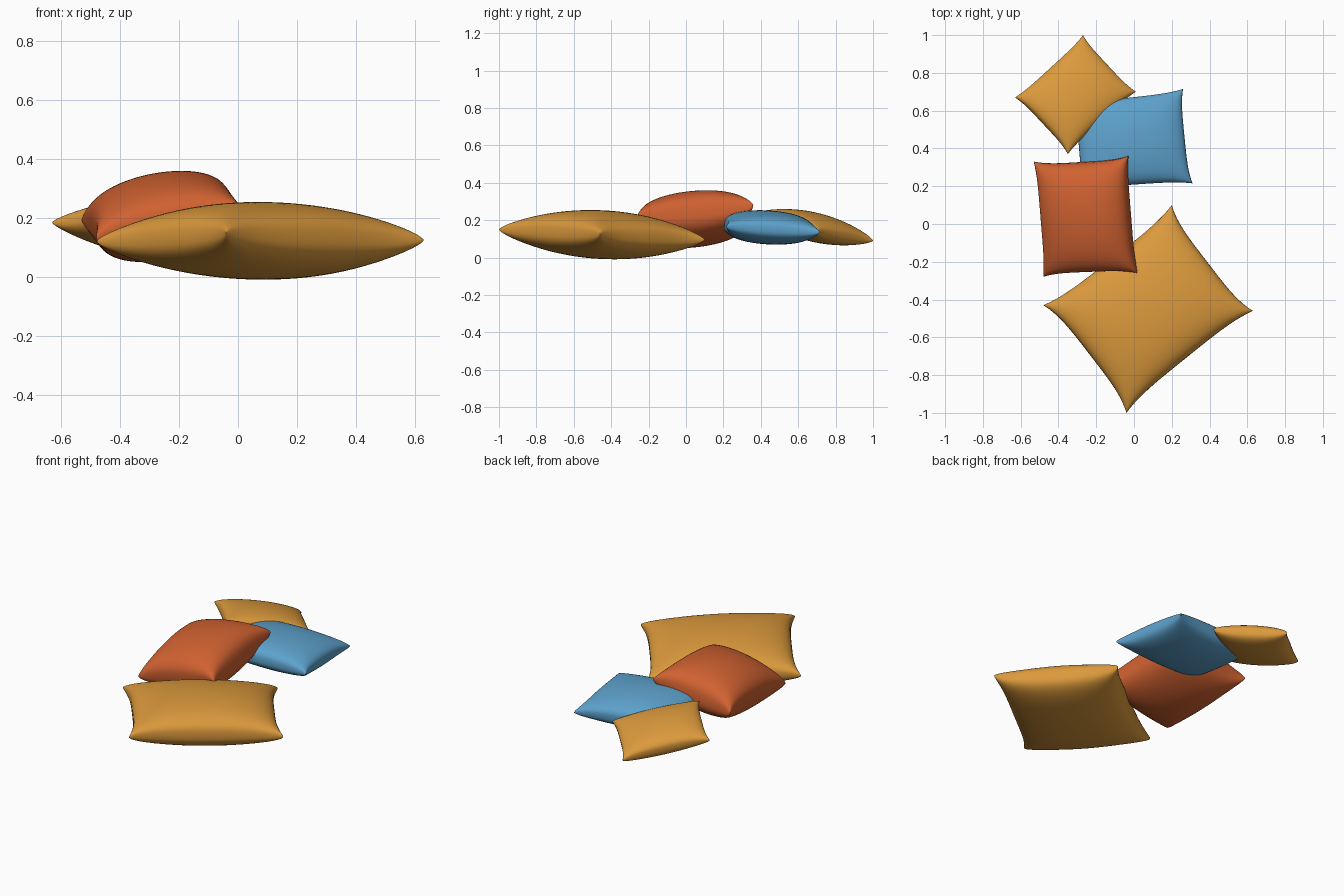
import bpy, bmesh, math
from mathutils import Vector

cube = bpy.data.objects.get("Cube")
if cube:
    bpy.data.objects.remove(cube, do_unlink=True)


def material(name, rgb):
    mat = bpy.data.materials.new(name)
    mat.use_nodes = True
    color = (*rgb, 1)
    mat.diffuse_color = color
    mat.node_tree.nodes["Principled BSDF"].inputs["Base Color"].default_value = color
    return mat


def cushion(name, corners, half_thickness, mat, pinch=0.08, segments=40):
    """Stuffed cushion spanned by four corners, listed counter-clockwise from above."""
    a, b, c, d = [Vector(p) for p in corners]
    normal = (c - a).cross(d - b).normalized()
    bm = bmesh.new()
    for side in (1, -1):
        grid = bmesh.ops.create_grid(bm, x_segments=segments, y_segments=segments, size=1)
        for vert in grid["verts"]:
            # Sine spacing packs the faces towards the rounded seam
            s, t = vert.co.x * math.pi / 2, vert.co.y * math.pi / 2
            u, v = math.sin(s), math.sin(t)
            puff = max(0, math.cos(s) * math.cos(t)) ** 0.7
            # Seams pull inwards between the corners
            pu = u * (1 - pinch * (1 - v ** 4))
            pv = v * (1 - pinch * (1 - u ** 4))
            front, back = a.lerp(b, (pu + 1) / 2), d.lerp(c, (pu + 1) / 2)
            vert.co = front.lerp(back, (pv + 1) / 2) + normal * side * half_thickness * puff
    # Sew both halves along the seam
    border = [v for v in bm.verts if v.is_boundary]
    bmesh.ops.remove_doubles(bm, verts=border, dist=0.00005)
    bmesh.ops.recalc_face_normals(bm, faces=bm.faces)
    for face in bm.faces:
        face.smooth = True
    mesh = bpy.data.meshes.new(name)
    bm.to_mesh(mesh)
    bm.free()
    mesh.materials.append(mat)
    bpy.context.collection.objects.link(bpy.data.objects.new(name, mesh))


gold = material("golden fabric", (0.71, 0.32, 0.045))
red = material("rust red fabric", (0.63, 0.12, 0.03))
blue = material("sky blue fabric", (0.11, 0.36, 0.61))

# Large cushion lying flat at the front
cushion("large_gold_cushion",
        [(-0.04, -1, 0.15), (0.63, -0.46, 0.125), (0.2, 0.1, 0.095), (-0.48, -0.43, 0.12)],
        0.13, gold)
# Cushion leaning on the others
cushion("red_cushion",
        [(-0.48, -0.28, 0.13), (0.02, -0.26, 0.22), (-0.03, 0.36, 0.28), (-0.53, 0.33, 0.19)],
        0.145, red, pinch=0.06)
# Cushion underneath
cushion("blue_cushion",
        [(-0.29, 0.175, 0.185), (0.31, 0.215, 0.165), (0.26, 0.715, 0.135), (-0.33, 0.65, 0.16)],
        0.09, blue, pinch=0.06)
# Small cushion tilted at the back
cushion("small_gold_cushion",
        [(-0.35, 0.37, 0.235), (0.01, 0.7, 0.14), (-0.27, 1, 0.09), (-0.63, 0.67, 0.185)],
        0.077, gold, pinch=0.06)
